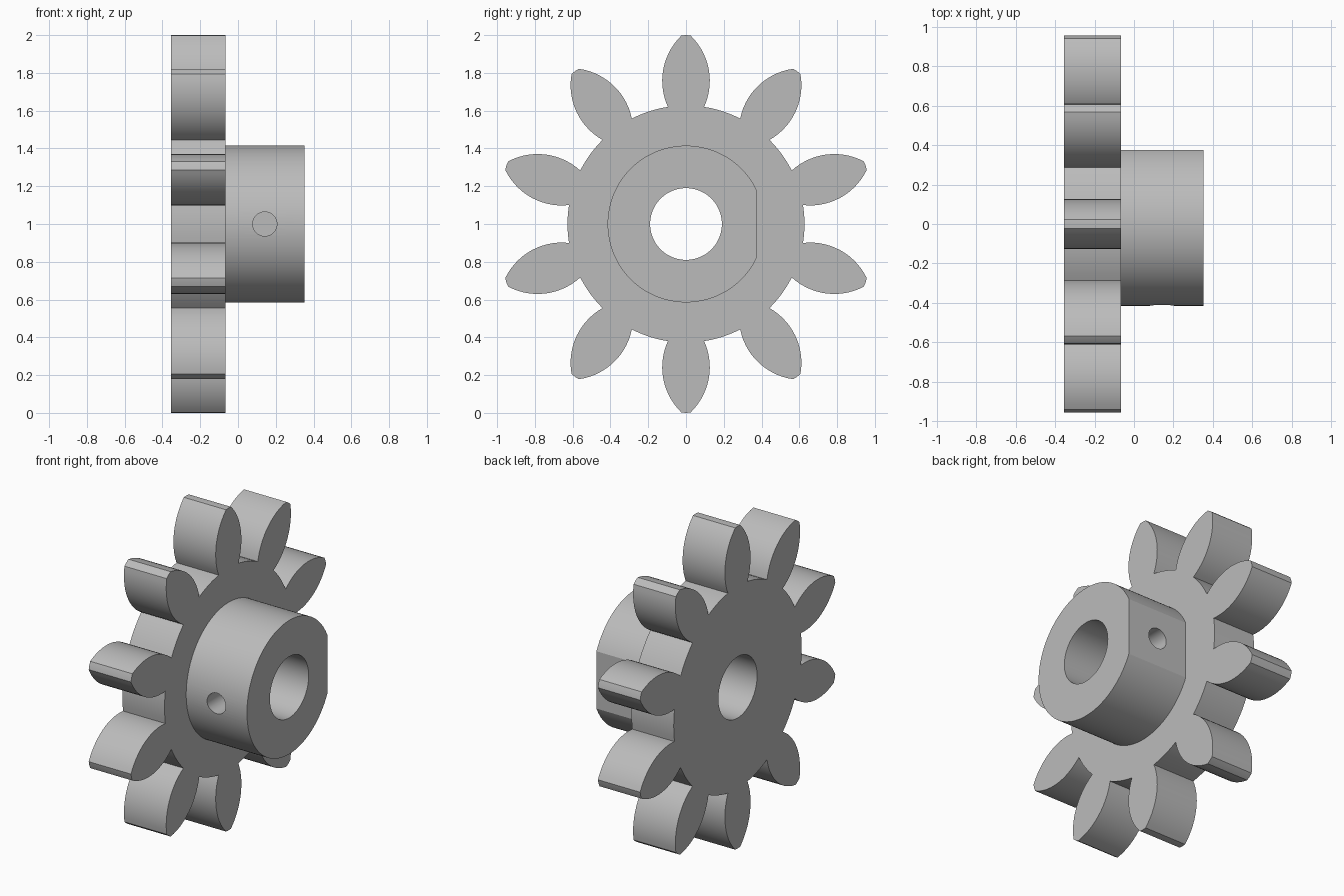
import bpy
import bmesh
from math import sin, cos, pi, radians, atan2, hypot
from mathutils import Vector, Matrix

default = bpy.data.objects.get("Cube")
if default:
    bpy.data.objects.remove(default, do_unlink=True)

TEETH = 10
ROOT = 0.62
CENTRE = Vector((0, 0, 1))
GEAR_BACK, GEAR_FRONT, HUB_END = -0.355, -0.065, 0.352
HUB_R, HUB_FLAT, BORE_R = 0.415, 0.375, 0.19

grey = bpy.data.materials.new("plain grey")
grey.use_nodes = True
grey.diffuse_color = (0.5, 0.5, 0.5, 1)
grey.node_tree.nodes["Principled BSDF"].inputs["Base Color"].default_value = grey.diffuse_color


def prism(name, outline, start, direction):
    """Solid made by sweeping a closed outline of points along a direction."""
    bm = bmesh.new()
    face = bm.faces.new([bm.verts.new(start + p) for p in outline])
    swept = bmesh.ops.extrude_face_region(bm, geom=[face])["geom"]
    bmesh.ops.translate(bm, vec=direction,
                        verts=[g for g in swept if isinstance(g, bmesh.types.BMVert)])
    bmesh.ops.recalc_face_normals(bm, faces=bm.faces)
    mesh = bpy.data.meshes.new(name)
    bm.to_mesh(mesh)
    bm.free()
    mesh.materials.append(grey)
    obj = bpy.data.objects.new(name, mesh)
    bpy.context.collection.objects.link(obj)
    return obj


def circle(radius, steps):
    return [Vector((0, radius * sin(2 * pi * i / steps), radius * cos(2 * pi * i / steps)))
            for i in range(steps)]


def cut(obj, cutter):
    bpy.context.view_layer.objects.active = obj
    mod = obj.modifiers.new("cut", "BOOLEAN")
    mod.operation = "DIFFERENCE"
    mod.solver = "EXACT"
    mod.object = cutter
    bpy.ops.object.modifier_apply(modifier=mod.name)


def flank_curve(steps=14):
    """One tooth flank as (radius, half width): a leaf-shaped arc through three points."""
    a, b, c = Vector((ROOT, 0.096)), Vector((0.76, 0.126)), Vector((0.998, 0.024))
    # circle through the root, the widest point and the tip
    d = 2 * (a.x * (b.y - c.y) + b.x * (c.y - a.y) + c.x * (a.y - b.y))
    aa, bb, cc = a.length_squared, b.length_squared, c.length_squared
    mid = Vector(((aa * (b.y - c.y) + bb * (c.y - a.y) + cc * (a.y - b.y)) / d,
                  (aa * (c.x - b.x) + bb * (a.x - c.x) + cc * (b.x - a.x)) / d))
    radius = (a - mid).length
    t0 = atan2(a.y - mid.y, a.x - mid.x)
    t1 = atan2(c.y - mid.y, c.x - mid.x)
    angles = [t0 + (t1 - t0) * i / steps for i in range(steps + 1)]
    return [(mid.x + radius * cos(t), mid.y + radius * sin(t)) for t in angles]


# Gear outline: root arc, then up one flank and down the other
flank = flank_curve()
tooth = [(r, -w) for r, w in flank] + [(1.0, 0)] + [(r, w) for r, w in reversed(flank)]
half = atan2(flank[0][1], flank[0][0])
root_r = hypot(*flank[0])
pitch = 2 * pi / TEETH
outline = []
for k in range(TEETH):
    turn = k * pitch
    for r, w in tooth:
        a = turn + atan2(w, r)
        outline.append(Vector((0, hypot(r, w) * sin(a), hypot(r, w) * cos(a))))
    for i in range(1, 6):
        a = turn + half + (pitch - 2 * half) * i / 6
        outline.append(Vector((0, root_r * sin(a), root_r * cos(a))))

gear = prism("toothed_wheel", outline, CENTRE + Vector((GEAR_BACK, 0, 0)),
             Vector((GEAR_FRONT - GEAR_BACK, 0, 0)))

# Hub with one flat side
hub = prism("hub", circle(HUB_R, 128), CENTRE + Vector((GEAR_FRONT, 0, 0)),
            Vector((HUB_END - GEAR_FRONT, 0, 0)))
square = [Vector((0, y, z)) for y, z in ((HUB_FLAT, -1), (1, -1), (1, 1), (HUB_FLAT, 1))]
flat_cutter = prism("flat_cutter", square, CENTRE - Vector((1, 0, 0)), Vector((2, 0, 0)))

# Shaft bore through both parts
bore_cutter = prism("bore_cutter", circle(BORE_R, 96), CENTRE - Vector((1, 0, 0)),
                    Vector((2, 0, 0)))
cutters = [flat_cutter, bore_cutter]

# Set screw holes, stopping just short of the bore
across = Matrix.Rotation(radians(90), 3, "Z")
for side in (-1, 1):
    ring = [across @ p for p in circle(0.064, 48)]
    cutters.append(prism("screw_hole_cutter", ring, CENTRE + Vector((0.142, side * 0.2, 0)),
                         Vector((0, side * 0.4, 0))))

cut(gear, bore_cutter)
for cutter in cutters:
    cut(hub, cutter)
for cutter in cutters:
    bpy.data.objects.remove(cutter, do_unlink=True)

# Smooth curved walls, keep crisp edges
for obj in (gear, hub):
    bpy.ops.object.select_all(action="DESELECT")
    obj.select_set(True)
    bpy.context.view_layer.objects.active = obj
    bpy.ops.object.shade_smooth_by_angle(angle=radians(20))
